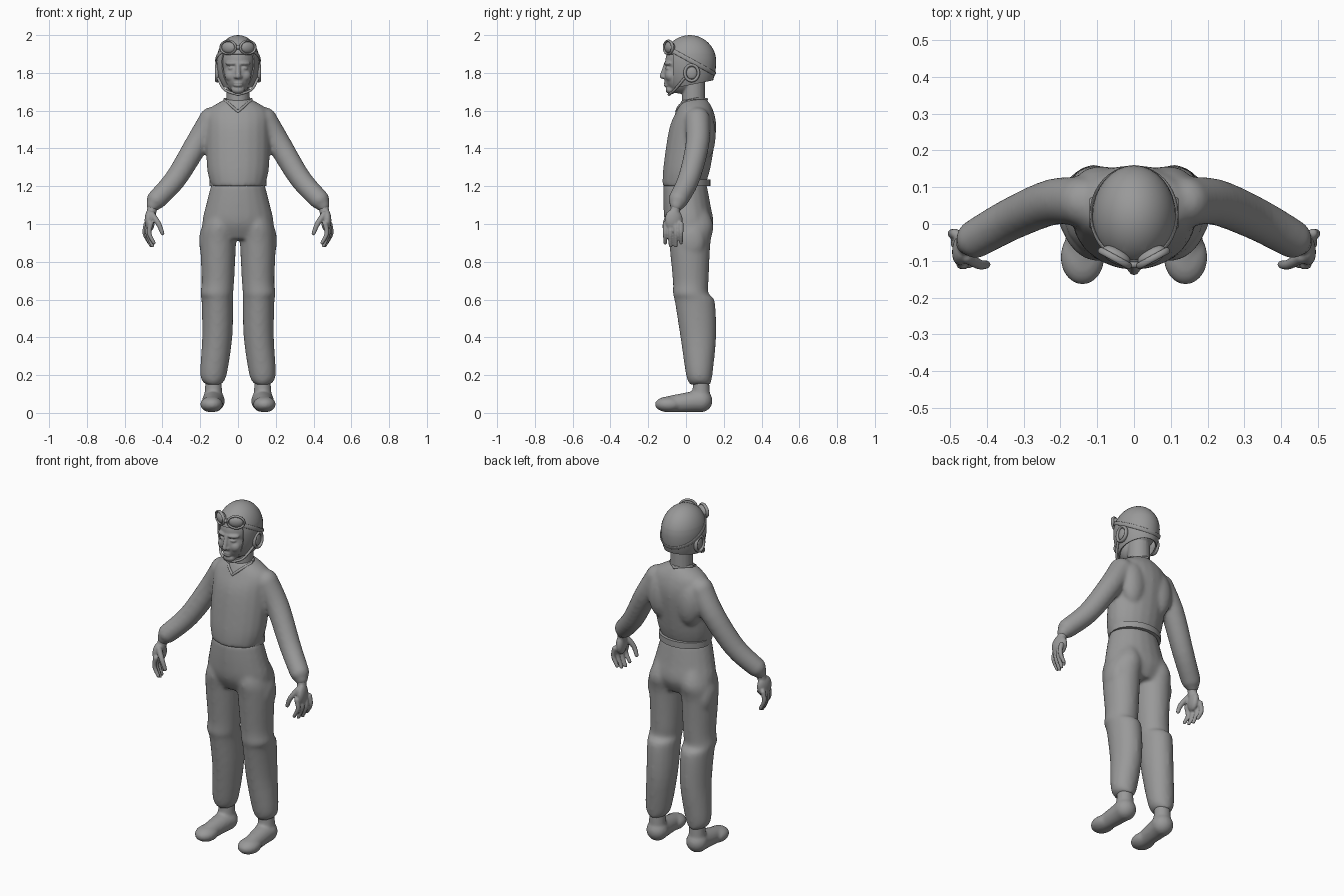
import bpy, bmesh
from math import sin, cos, tau
from mathutils import Vector, Matrix

cube = bpy.data.objects.get("Cube")
if cube:
    bpy.data.objects.remove(cube)

X, Y, Z = Matrix.Identity(3)
SIDES = {"left": X, "right": -X}

grey = bpy.data.materials.new("plain_grey")
grey.use_nodes = True
grey.diffuse_color = (0.32, 0.32, 0.32, 1)
shader = grey.node_tree.nodes["Principled BSDF"]
shader.inputs["Base Color"].default_value = grey.diffuse_color


def smooth(points, steps=4):
    """Pass a smooth curve through points of any dimension."""
    points = [Vector(p) for p in points]
    padded = [points[0], *points, points[-1]]
    curve = []
    for before, start, end, after in zip(padded, padded[1:], padded[2:], padded[3:]):
        leave, arrive = (end - before) / 2, (after - start) / 2
        for step in range(steps):
            t = step / steps
            bend = (end - start) * 3 - leave * 2 - arrive
            twist = (start - end) * 2 + leave + arrive
            curve.append(start + leave * t + bend * t * t + twist * t * t * t)
    return curve + [points[-1]]


def skin(bm, rings, closed=False, count=20):
    """Join elliptical rings, each given as a centre and two half axes."""
    angles = [tau * k / count for k in range(count)]
    loops = [[bm.verts.new(centre + u * cos(a) + v * sin(a)) for a in angles]
             for centre, u, v in rings]
    if closed:
        loops.append(loops[0])
    else:
        bm.faces.new(loops[0])
        bm.faces.new(loops[-1])
    for low, high in zip(loops, loops[1:]):
        for k in range(count):
            bm.faces.new((low[k - 1], low[k], high[k], high[k - 1]))


def stack(bm, rows, side=X):
    """Level rings from smoothed rows of height, x range and y range."""
    skin(bm, [(side * (left + right) / 2 + Y * (front + back) / 2 + Z * z,
               X * (right - left) / 2, Y * (back - front) / 2)
              for z, left, right, front, back in smooth(rows)])


def body(bm, rows):
    """Symmetrical stack from rows of height, half width, front and back."""
    stack(bm, [(z, -half, half, front, back) for z, half, front, back in rows])


def ball(bm, place, size, side=X, turn=0):
    """Ellipsoid, mirrored and turned with its side."""
    place = Vector((place[0] * side.x, *place[1:]))
    m = (Matrix.Translation(place) @ Matrix.Rotation(turn * side.x, 4, "Z")
         @ Matrix.Diagonal((*size, 1)))
    bmesh.ops.create_uvsphere(bm, u_segments=32, v_segments=20, radius=1, matrix=m)


def limb(bm, points, thick, thin, side=X):
    """Round-ended tapering tube through a few points."""
    path = smooth([(x * side.x, y, z) for x, y, z in points])
    rings = []
    for i, centre in enumerate(path):
        along = path[min(i + 1, len(path) - 1)] - path[max(i - 1, 0)]
        across = Y.cross(along).normalized()
        radius = thick + (thin - thick) * i / (len(path) - 1)
        rings.append((centre, across * radius, along.cross(across).normalized() * radius))
    skin(bm, rings)
    for centre, radius in ((path[0], thick), (path[-1], thin)):
        ball(bm, centre, (radius, radius, radius))


def hoop(bm, centre, a, b, thick, tall):
    """Closed band on the ellipse with half axes a and b."""
    normal = a.cross(b).normalized()
    arms = [a * cos(tau * i / 40) + b * sin(tau * i / 40) for i in range(40)]
    skin(bm, [(centre + arm, arm.normalized() * thick, normal * tall) for arm in arms],
         closed=True)


def finish(name, bm, voxel=0, soften=4):
    """Make the object; a voxel size fuses its pieces into one surface."""
    bmesh.ops.recalc_face_normals(bm, faces=bm.faces)
    mesh = bpy.data.meshes.new(name)
    bm.to_mesh(mesh)
    bm.free()
    mesh.materials.append(grey)
    mesh.shade_smooth()
    mesh.set_sharp_from_angle(angle=1)
    obj = bpy.data.objects.new(name, mesh)
    bpy.context.collection.objects.link(obj)
    if voxel:
        fuse = obj.modifiers.new("fuse", "REMESH")
        fuse.mode, fuse.voxel_size, fuse.use_smooth_shade = "VOXEL", voxel, True
        relax = obj.modifiers.new("relax", "SMOOTH")
        relax.factor, relax.iterations = 0.5, soften


# Shirt: body, shoulder blades, sleeves and gathered cuffs fused together
bm = bmesh.new()
body(bm, [(1.2, .142, -.125, .1), (1.3, .165, -.12, .13), (1.5, .17, -.09, .16),
          (1.6, .16, -.05, .145), (1.66, .07, -.02, .11)])
for side in SIDES.values():
    ball(bm, (.09, .1, 1.47), (.075, .057, .13), side)
    limb(bm, [(.14, .06, 1.55), (.22, .06, 1.42), (.33, .015, 1.24), (.43, -.04, 1.13)],
         .068, .053, side)
    limb(bm, [(.43, -.04, 1.13), (.45, -.05, 1.1)], .048, .036, side)
finish("shirt", bm, .01, 8)

# Neckline piping, dipping to a point in front
bm = bmesh.new()
for side in SIDES.values():
    limb(bm, [(0, -.05, 1.595), (.04, -.03, 1.63), (.07, .04, 1.66), (0, .11, 1.66)],
         .007, .007, side)
finish("neckline", bm)

# Waistband
bm = bmesh.new()
body(bm, [(z, .15, -.11, .13) for z in (1.2, 1.235)])
finish("waistband", bm)

# Trousers: hips and baggy legs gathered at the ankle
bm = bmesh.new()
body(bm, [(1.21, .142, -.12, .11), (1.1, .17, -.12, .13), (1, .19, -.11, .145),
          (.92, .16, -.07, .11)])
for side in SIDES.values():
    stack(bm, [(1.12, .04, .13, -.06, .09), (1, .01, .187, -.1, .145), (.9, .01, .2, -.09, .13),
               (.7, .02, .193, -.07, .12), (.63, .025, .2, -.07, .12),
               (.59, .025, .193, -.06, .153), (.4, .03, .19, -.03, .16),
               (.2, .06, .2, 0, .14), (.15, .09, .17, .02, .13)], side)
    # Thigh pocket
    ball(bm, (.17, .03, .91), (.036, .07, .09), side)
finish("trousers", bm, .01, 10)

for label, side in SIDES.items():
    # Boots
    bm = bmesh.new()
    limb(bm, [(.13, .08, .064), (.14, -.1, .045)], .06, .042, side)
    ball(bm, (.14, -.09, .045), (.06, .075, .042), side)
    limb(bm, [(.13, .08, .07), (.13, .08, .2)], .05, .04, side)
    finish(label + "_boot", bm, .008, 6)

    # Hands with four curled fingers and a thumb
    bm = bmesh.new()
    limb(bm, [(.45, -.05, 1.11), (.46, -.06, 1.05)], .027, .025, side)
    ball(bm, (.467, -.065, 1.02), (.026, .048, .06), side, .2)
    for finger in range(4):
        y = -.11 + .028 * finger
        shift = .008 * finger
        tip = .885 if finger in (1, 2) else .9
        limb(bm, [(.462 + shift, y, 1), (.47 + shift, y, .95), (.445 + shift, y, tip)],
             .014, .01, side)
    limb(bm, [(.455, -.09, 1.05), (.42, -.11, 1), (.4, -.11, .95)], .017, .011, side)
    finish(label + "_hand", bm, .005)

# Head and neck with simple features
bm = bmesh.new()
limb(bm, [(0, .04, 1.58), (0, .04, 1.78)], .063, .06)
ball(bm, (0, .02, 1.86), (.095, .13, .12))
ball(bm, (0, -.03, 1.79), (.078, .087, .1))
ball(bm, (0, -.08, 1.71), (.035, .028, .023))
limb(bm, [(0, -.105, 1.85), (0, -.126, 1.782)], .011, .014)
for z in (1.734, 1.746):
    ball(bm, (0, -.1, z), (.026, .018, .008))
for side in SIDES.values():
    # Brow, eye, cheek and nostril
    ball(bm, (.035, -.095, 1.85), (.034, .018, .012), side, .4)
    ball(bm, (.035, -.096, 1.824), (.019, .014, .009), side, .4)
    ball(bm, (.04, -.085, 1.785), (.03, .024, .03), side, .4)
    ball(bm, (.014, -.116, 1.778), (.009, .012, .009), side)
finish("head", bm, .005, 6)

# Soft helmet: dome drawn down over the ears, open at the face, sloping at the nape
bm = bmesh.new()
brim = 1.86
ball(bm, (0, .02, brim), (.114, .14, .14))
for v in bm.verts:
    if v.co.z < brim:
        v.co.z -= (brim - v.co.z) / 2


def slice_shell(point, normal, clear=False):
    bmesh.ops.bisect_plane(bm, geom=bm.verts[:] + bm.edges[:] + bm.faces[:],
                           plane_co=point, plane_no=normal, clear_outer=clear)


forehead, cheek = Z * 1.9, Y * -.07
slice_shell((0, .14, 1.76), Y / 5 - Z, True)
slice_shell(forehead, Z)
slice_shell(cheek, Y)
opening = []
for face in bm.faces:
    middle = face.calc_center_median()
    if middle.z < forehead.z and middle.y < cheek.y:
        opening.append(face)
bmesh.ops.delete(bm, geom=opening, context="FACES")
bmesh.ops.recalc_face_normals(bm, faces=bm.faces)
bmesh.ops.solidify(bm, geom=bm.faces[:], thickness=.008)
finish("helmet", bm)

# Ear cups
for label, side in SIDES.items():
    bm = bmesh.new()
    hoop(bm, side * .11 + Y * .03 + Z * 1.8, Y * .036, Z * .042, .008, .011)
    ball(bm, (.108, .03, 1.8), (.011, .028, .033), side)
    finish(label + "_ear_cup", bm)

# Chin strap
bm = bmesh.new()
for side in SIDES.values():
    limb(bm, [(.105, -.01, 1.77), (.07, -.06, 1.71), (0, -.09, 1.685)], .007, .007, side)
finish("chin_strap", bm)

# Goggles pushed up on the forehead
bm = bmesh.new()
ball(bm, (0, -.11, 1.935), (.018, .01, .01))
for side in SIDES.values():
    turn = Matrix.Rotation(side.x / 2, 3, "Z")
    ball(bm, (.048, -.086, 1.935), (.042, .022, .032), side, .5)
    rim = side * .048 - Y * .086 + Z * 1.935 - turn @ Y * .008
    hoop(bm, rim, turn @ X * .045, Z * .035, .006, .009)
finish("goggles", bm)

# Goggle strap, sloping down to the back of the helmet
bm = bmesh.new()
hoop(bm, Y * .025 + Z * 1.865, Z * .07 - Y * .128, X * .117, .004, .011)
finish("goggle_strap", bm)
